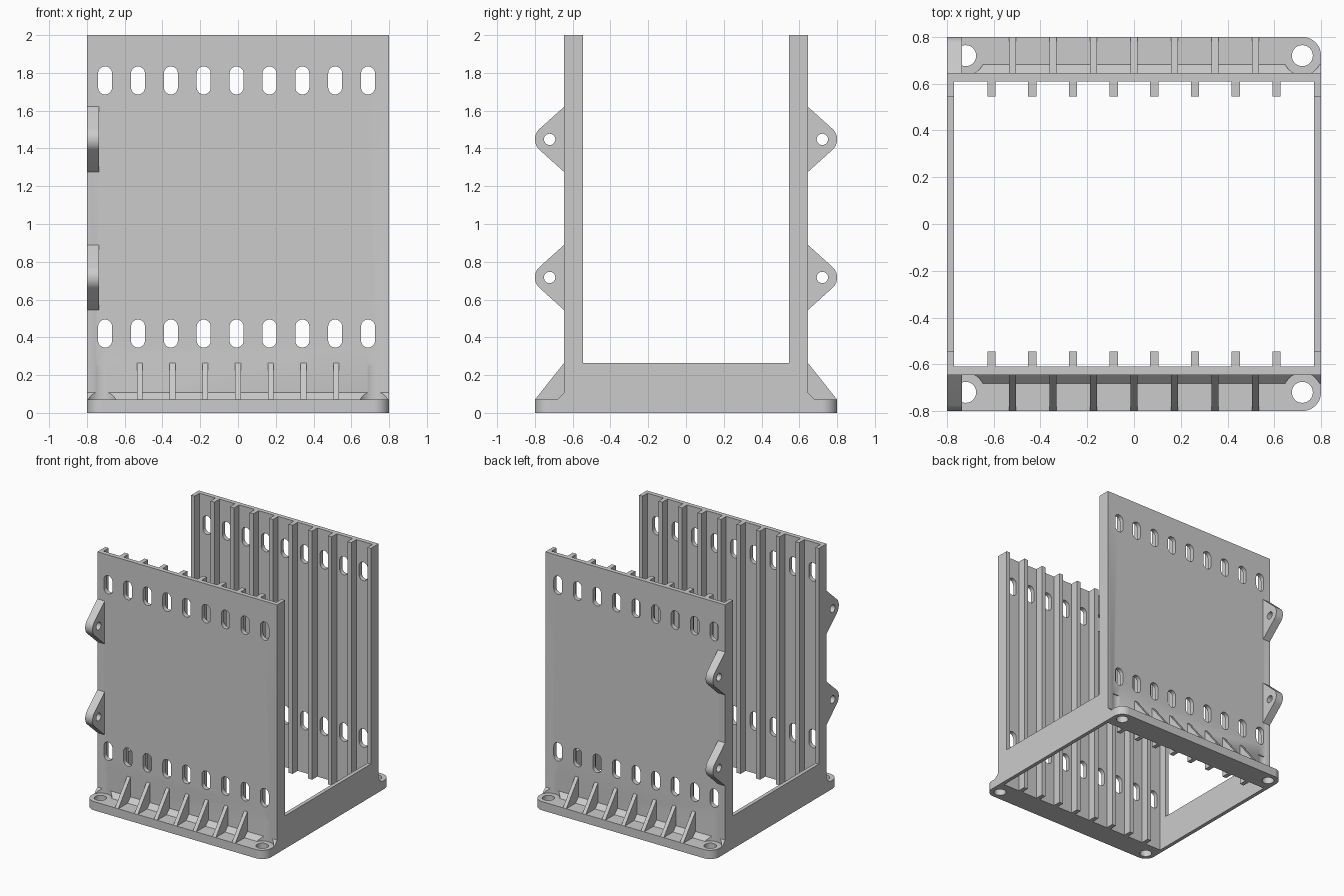
import bpy, bmesh, math
from mathutils import Vector

cube = bpy.data.objects.get("Cube")
if cube:
    bpy.data.objects.remove(cube, do_unlink=True)

grey = bpy.data.materials.new("light_grey")
grey.use_nodes = True
grey.diffuse_color = (0.6, 0.6, 0.6, 1)
grey.node_tree.nodes["Principled BSDF"].inputs["Base Color"].default_value = (0.6, 0.6, 0.6, 1)

# Main dimensions
HALF = 0.8        # half width, also half depth over the flanges
WALL = 0.645      # outer face of the walls
INNER = 0.61      # inner face of the walls
RIB = 0.545       # inner edge of the ribs
FLANGE = 0.07     # flange height
RAIL = 0.265      # side rail height
HOLE = 0.72       # bolt hole centre in x and y


def arc(cx, cy, r, start, end, n=16):
    """Points along an arc, angles in degrees."""
    steps = [math.radians(start + (end - start) * i / n) for i in range(n + 1)]
    return [(cx + r * math.cos(a), cy + r * math.sin(a)) for a in steps]


def prism(name, loops, axis, lo, hi):
    """Extrude one or more closed outlines along an axis from lo to hi."""
    place = {"x": lambda u, v, w: Vector((w, u, v)),
             "y": lambda u, v, w: Vector((u, w, v)),
             "z": lambda u, v, w: Vector((u, v, w))}[axis]
    bm = bmesh.new()
    for pts in loops:
        face = bm.faces.new([bm.verts.new(place(u, v, lo)) for u, v in pts])
        out = bmesh.ops.extrude_face_region(bm, geom=[face], use_keep_orig=True)
        verts = [g for g in out["geom"] if isinstance(g, bmesh.types.BMVert)]
        bmesh.ops.translate(bm, verts=verts, vec=place(0, 0, hi - lo))
    bmesh.ops.recalc_face_normals(bm, faces=bm.faces)
    mesh = bpy.data.meshes.new(name)
    bm.to_mesh(mesh)
    bm.free()
    mesh.materials.append(grey)
    obj = bpy.data.objects.new(name, mesh)
    bpy.context.collection.objects.link(obj)
    return obj


def rect(u0, u1, v0, v1):
    return [(u0, v0), (u1, v0), (u1, v1), (u0, v1)]


def activate(obj):
    bpy.ops.object.select_all(action="DESELECT")
    obj.select_set(True)
    bpy.context.view_layer.objects.active = obj


def cut(obj, loops, axis, lo, hi):
    """Cut extruded outlines out of a part."""
    cutter = prism("cutter", loops, axis, lo, hi)
    cutter.hide_render = True
    mod = obj.modifiers.new("cut", "BOOLEAN")
    mod.operation, mod.solver, mod.object = "DIFFERENCE", "EXACT", cutter
    activate(obj)
    bpy.ops.object.modifier_apply(modifier=mod.name)
    bpy.data.objects.remove(cutter, do_unlink=True)


def finish(obj, mirror="y"):
    """Smooth the round faces and mirror the part to the other side."""
    activate(obj)
    bpy.ops.object.shade_smooth_by_angle(angle=math.radians(30))
    mod = obj.modifiers.new("mirror", "MIRROR")
    mod.use_axis = [a == mirror for a in "xyz"]
    mod.use_mirror_merge = False


def disc(x, y, r):
    return arc(x, y, r, 0, 348.75, 31)


def slot(x, z):
    r, h = 0.037, 0.037
    return arc(x, z + h, r, 0, 180) + arc(x, z - h, r, 180, 360)


bolts = [(-HOLE, HOLE), (HOLE, HOLE)]
clearance = [disc(x, y, 0.083) for x, y in bolts]

# Walls with two rows of vent slots and tool clearance above the bolts
wall = prism("wall", [rect(-HALF, HALF, 0, 2)], "y", INNER, WALL)
slots = [slot(-0.0075 + 0.174 * i, z) for i in range(-4, 5) for z in (0.42, 1.76)]
cut(wall, slots, "y", INNER - 0.1, WALL + 0.1)
cut(wall, clearance, "z", FLANGE, 0.25)
finish(wall)

# Inner card guide ribs, with wider edges closing the ends
rib_x = [0.174 * (i - 3.5) for i in range(8)]
outlines = [rect(x - 0.0175, x + 0.0175, RIB, INNER + 0.002) for x in rib_x]
outlines += [rect(-HALF, -0.77, RIB, INNER), rect(0.77, HALF, RIB, INNER)]
finish(prism("guide_ribs", outlines, "z", 0, 2))

# Side rails joining the two walls
finish(prism("side_rail", [rect(-INNER, INNER, 0, RAIL)], "x", 0.77, HALF), "x")

# Mounting flanges with rounded corners and bolt holes
outline = [(-HALF, WALL), (HALF, WALL)]
outline += arc(HOLE, HOLE, 0.08, 0, 90) + arc(-HOLE, HOLE, 0.08, 90, 180)
flange = prism("mounting_flange", [outline], "z", 0, FLANGE)
cut(flange, [disc(x, y, 0.045) for x, y in bolts], "z", -0.1, 0.2)
finish(flange)

# Sloped strip between flange and wall
strip = prism("flange_chamfer", [[(WALL, FLANGE), (0.682, FLANGE), (WALL, 0.107)]],
              "x", -HALF, HALF)
cut(strip, clearance, "z", FLANGE - 0.05, 0.25)
finish(strip)

# Triangular gussets
for i in range(-3, 4):
    x = 0.1735 * i
    gusset = [(WALL, FLANGE), (HALF, FLANGE), (WALL, RAIL)]
    finish(prism("gusset", [gusset], "x", x - 0.015, x + 0.015))

# Rounded lugs with a pin hole, on the right edge only
for z in (0.717, 1.448):
    profile = [(WALL, z - 0.173)] + arc(0.725, z, 0.075, -48, 48) + [(WALL, z + 0.173)]
    lug = prism("hinge_lug", [profile], "x", -HALF, -0.735)
    cut(lug, [disc(0.722, z, 0.03)], "x", -1, -0.5)
    finish(lug)
